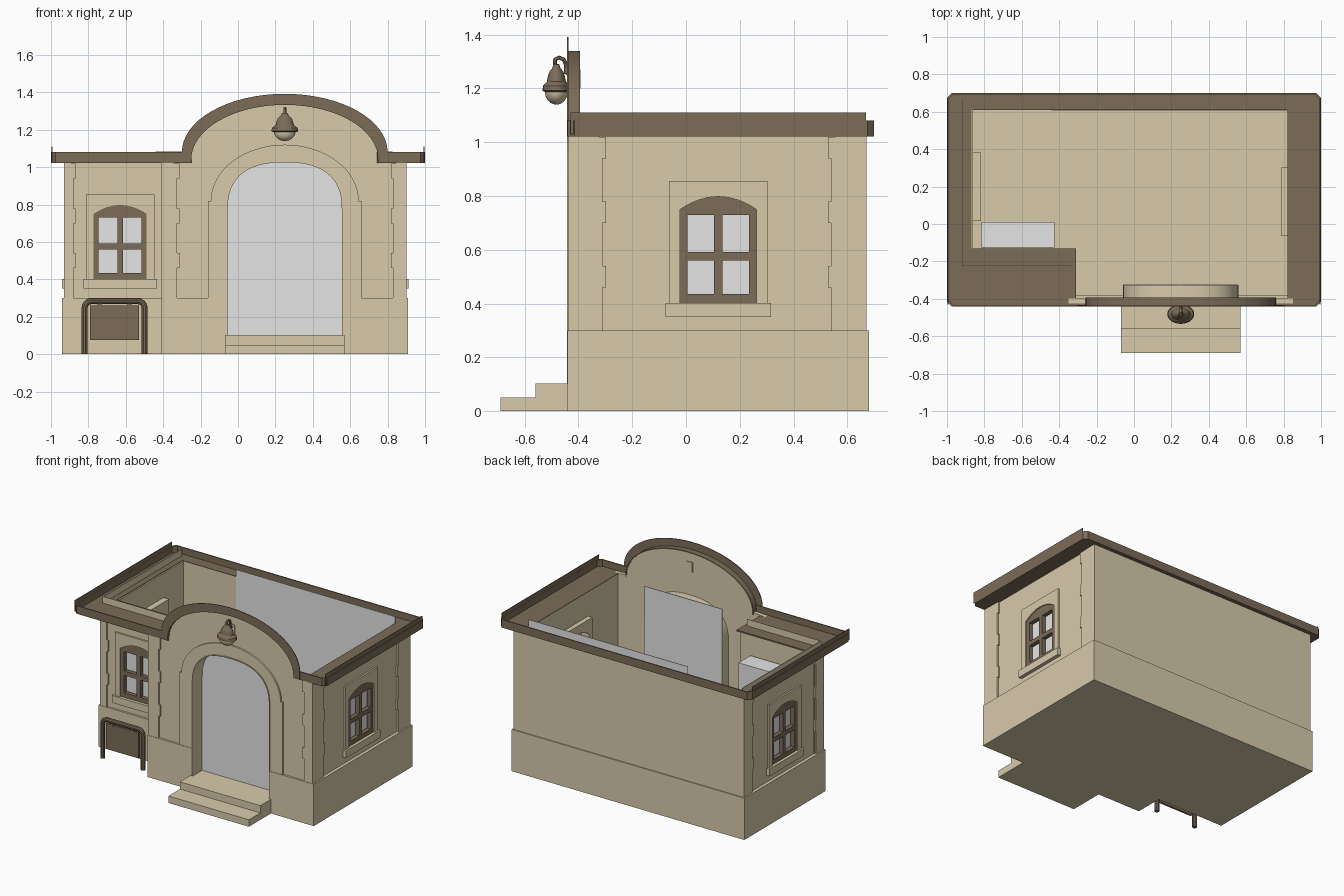
import bpy, bmesh, math
from mathutils import Matrix, Vector

if "Cube" in bpy.data.objects:
    bpy.data.objects.remove(bpy.data.objects["Cube"], do_unlink=True)


def material(name, rgb):
    m = bpy.data.materials.new(name)
    m.use_nodes = True
    m.diffuse_color = (*rgb, 1)
    m.node_tree.nodes["Principled BSDF"].inputs["Base Color"].default_value = (*rgb, 1)
    return m


STONE = material("beige stone", (0.69, 0.595, 0.41))
BROWN = material("brown trim", (0.2, 0.15, 0.097))
GLASS = material("pale glass", (0.78, 0.78, 0.78))
FRONT, RIGHT, BACK, LEFT = 0, 90, 180, 270


def finish(name, mesh, mat):
    bm = bmesh.new()
    bm.from_mesh(mesh)
    bmesh.ops.remove_doubles(bm, verts=bm.verts, dist=0.0002)
    bmesh.ops.recalc_face_normals(bm, faces=bm.faces)
    bm.to_mesh(mesh)
    bm.free()
    mesh.materials.clear()
    mesh.materials.append(mat)
    mesh.shade_smooth()
    mesh.set_sharp_from_angle(angle=math.radians(32))
    ob = bpy.data.objects.new(name, mesh)
    bpy.context.collection.objects.link(ob)
    return ob


def curve_mesh(name, curve):
    """Turn a curve into a plain mesh."""
    temp = bpy.data.objects.new(name + "_curve", curve)
    bpy.context.collection.objects.link(temp)
    dg = bpy.context.evaluated_depsgraph_get()
    dg.update()
    mesh = bpy.data.meshes.new_from_object(temp.evaluated_get(dg))
    bpy.data.objects.remove(temp, do_unlink=True)
    return mesh


def plate(name, loops, lo, hi, side, mat):
    """Outline with holes, extruded along a side's outward normal (side None: along z)."""
    c = bpy.data.curves.new(name, "CURVE")
    c.dimensions = "2D"
    c.fill_mode = "BOTH"
    c.extrude = (hi - lo) / 2
    for loop in loops:
        s = c.splines.new("POLY")
        s.points.add(len(loop) - 1)
        for p, (u, v) in zip(s.points, loop):
            p.co = (u, v, 0, 1)
        s.use_cyclic_u = True
    mesh = curve_mesh(name, c)
    m = Matrix.Translation((0, 0, (lo + hi) / 2))
    if side is not None:
        m = Matrix.Rotation(math.radians(side), 4, "Z") @ Matrix.Rotation(math.pi / 2, 4, "X") @ m
    mesh.transform(m)
    return finish(name, mesh, mat)


def tube(name, points, radius, mat):
    c = bpy.data.curves.new(name, "CURVE")
    c.dimensions = "3D"
    c.bevel_depth = radius
    c.bevel_resolution = 3
    c.use_fill_caps = True
    s = c.splines.new("POLY")
    s.points.add(len(points) - 1)
    for p, co in zip(s.points, points):
        p.co = (*co, 1)
    return finish(name, curve_mesh(name, c), mat)


def lathe(name, profile, centre, squash, mat):
    bm = bmesh.new()
    vs = [bm.verts.new((r, 0, z)) for r, z in profile]
    es = [bm.edges.new(pair) for pair in zip(vs, vs[1:])]
    bmesh.ops.spin(bm, geom=vs + es, cent=(0, 0, 0), axis=(0, 0, 1), angle=math.tau, steps=28)
    mesh = bpy.data.meshes.new(name)
    bm.to_mesh(mesh)
    bm.free()
    mesh.transform(Matrix.Translation(centre) @ Matrix.Diagonal((1, squash, 1, 1)))
    return finish(name, mesh, mat)


def rect(u0, u1, v0, v1):
    return [(u0, v0), (u1, v0), (u1, v1), (u0, v1)]


def arch(c, half, spring, rise, power=2, n=32):
    """Arched curve running from right to left."""
    pts = []
    for i in range(n + 1):
        a = math.pi * i / n
        x, y = math.cos(a), max(math.sin(a), 0)
        pts.append((c + math.copysign(abs(x) ** (2 / power), x) * half, spring + rise * y ** (2 / power)))
    return pts


def window_hole(c):
    # shallow segmental head
    head = [(c + 0.142 * math.cos(math.pi * i / 12), 0.75 + 0.048 * (1 - math.cos(math.pi * i / 12) ** 2))
            for i in range(13)]
    return [(c - 0.142, 0.4), (c + 0.142, 0.4)] + head


def window(name, side, c, w):
    panes = [rect(c + u, c + u + 0.1, v0, v1) for u in (-0.115, 0.015)
             for v0, v1 in ((0.435, 0.56), (0.592, 0.73))]
    plate(name + "_frame", [window_hole(c)] + panes, w - 0.025, w + 0.004, side, BROWN)
    # the surround runs through the wall and shows inside too
    plate(name + "_surround", [rect(c - 0.183, c + 0.183, 0.4, 0.855), window_hole(c)],
          w - 0.1, w + 0.012, side, STONE)
    plate(name + "_sill", [rect(c - 0.197, c + 0.197, 0.35, 0.402)], w - 0.005, w + 0.025, side, STONE)
    plate(name + "_glass", [rect(c - 0.15, c + 0.15, 0.38, 0.82)], w - 0.04, w - 0.035, side, GLASS)


def quoin(name, side, edge, inner, w):
    """Corner strip with blocks stepping out along its inner edge."""
    tooth = inner + math.copysign(0.012, inner - edge)
    pts = [(edge, 0.295), (inner, 0.295)]
    for z in (0.46, 0.7, 0.94):
        pts += [(inner, z), (tooth, z), (tooth, z + 0.08), (inner, z + 0.08)]
    plate(name, [pts + [(edge, 1.024)]], w - 0.01, w + 0.012, side, STONE)


# Floor and plinth, open at the doorway
footprint = [(-0.94, 0.68), (-0.94, -0.24), (-0.41, -0.24), (-0.41, -0.44), (0.91, -0.44), (0.91, 0.68)]
plate("floor", [footprint], 0, 0.1, None, STONE)
plinth = [(-0.06, -0.44), (-0.41, -0.44), (-0.41, -0.24), (-0.94, -0.24), (-0.94, 0.68), (0.91, 0.68),
          (0.91, -0.44), (0.56, -0.44), (0.56, -0.38), (0.83, -0.38), (0.83, 0.61), (-0.87, 0.61),
          (-0.87, -0.14), (-0.33, -0.14), (-0.33, -0.38), (-0.06, -0.38)]
plate("plinth", [plinth], 0.002, 0.3, None, STONE)

# Walls
DOOR = 0.25
TOP = 1.028
door_arch = arch(DOOR, 0.305, 0.77, 0.255, 2.5)
gable = arch(DOOR, 0.5, 1.04, 0.293)
plate("front_wall", [[(-0.4, 0.29), (-0.4, TOP)] + gable[::-1] + [(0.9, TOP), (0.9, 0.29), (0.555, 0.29)]
                     + door_arch + [(-0.055, 0.29)]], 0.398, 0.425, FRONT, STONE)
plate("recessed_wall", [rect(-0.92, -0.33, 0.29, TOP), window_hole(-0.63)], 0.14, 0.225, FRONT, STONE)
plate("recess_side_wall", [rect(0.14, 0.425, 0.29, TOP)], 0.33, 0.4, LEFT, STONE)
plate("right_wall", [rect(-0.425, 0.67, 0.29, TOP), window_hole(0.12)], 0.82, 0.887, RIGHT, STONE)
plate("left_wall", [rect(-0.67, 0.225, 0.29, TOP), window_hole(-0.2)], 0.86, 0.917, LEFT, STONE)
plate("back_wall", [rect(-0.9, 0.93, 0.29, TOP)], 0.61, 0.672, BACK, STONE)

# Thin parapets standing behind the roof lip
plate("recess_parapet", [rect(-0.92, -0.33, 1.02, 1.08)], 0.221, 0.225, FRONT, STONE)
plate("left_parapet", [rect(-0.67, 0.225, 1.02, 1.08)], 0.913, 0.917, LEFT, STONE)

# Corner stones
quoin("front_quoin_a", FRONT, -0.408, -0.325, 0.425)
quoin("front_quoin_b", FRONT, 0.9, 0.83, 0.425)
quoin("recess_quoin", FRONT, -0.93, -0.88, 0.225)
quoin("side_quoin_a", RIGHT, -0.43, -0.31, 0.887)
quoin("side_quoin_b", RIGHT, 0.672, 0.54, 0.887)
quoin("side_quoin_c", LEFT, -0.672, -0.57, 0.917)
quoin("side_quoin_d", LEFT, 0.235, 0.15, 0.917)

# Roof edging: flat flange with an upright lip, chamfered at the corners
k = 0.025
rim = [(-0.25, -0.44), (-1 + k, -0.44), (-1, -0.44 + k), (-1, 0.7 - k), (-1 + k, 0.7), (1 - k, 0.7),
       (1, 0.7 - k), (1, -0.44 + k), (1 - k, -0.44), (0.75, -0.44)]
flange_inner = [(0.75, -0.398), (0.82, -0.398), (0.82, 0.61), (-0.87, 0.61), (-0.87, -0.13),
                (-0.31, -0.13), (-0.31, -0.398), (-0.25, -0.398)]
lip_inner = [(x * 0.992, y - math.copysign(0.008, y)) for x, y in reversed(rim)]
plate("roof_flange", [rim + flange_inner], 1.022, 1.032, None, BROWN)
plate("roof_lip", [rim + lip_inner], 1.022, 1.08, None, BROWN)
for name, side, u0, u1 in (("right_lip", RIGHT, -0.43, 0.67), ("left_lip", LEFT, -0.67, 0.43)):
    plate(name, [rect(u0, u1, 1.03, 1.11)], 0.993, 0.997, side, BROWN)

# Gable: thin face band with a deeper capping behind it
plate("gable_band", [arch(DOOR, 0.55, 1.08, 0.312) + [(-0.3, 1.025), (-0.25, 1.025)] + gable[::-1]
                     + [(0.75, 1.025), (0.8, 1.025)]], 0.437, 0.442, FRONT, BROWN)
plate("gable_capping", [arch(DOOR, 0.508, 1.04, 0.3) + [(-0.258, 1.025), (-0.25, 1.025)] + gable[::-1]
                        + [(0.75, 1.025), (0.758, 1.025)]], 0.394, 0.44, FRONT, BROWN)

# Doorway moulding, lining, glass and steps
plate("door_moulding", [[(-0.055, 0.295), (-0.16, 0.295), (-0.16, 0.82)]
                        + arch(DOOR, 0.395, 0.82, 0.3)[::-1] + [(0.66, 0.82), (0.66, 0.295), (0.555, 0.295)]
                        + door_arch], 0.42, 0.437, FRONT, STONE)
plate("door_lining", [[(-0.06, 0.1)] + arch(DOOR, 0.31, 0.77, 0.262, 2.5)[::-1]
                      + [(0.56, 0.1), (0.555, 0.1)] + door_arch + [(-0.055, 0.1)]], 0.325, 0.442, FRONT, STONE)
plate("door_glass", [rect(-0.06, 0.555, 0.1, 1.04)], 0.324, 0.328, FRONT, GLASS)
plate("upper_step", [rect(-0.07, 0.57, -0.56, -0.43)], 0, 0.102, None, STONE)
plate("lower_step", [rect(-0.07, 0.57, -0.69, -0.555)], 0, 0.05, None, STONE)

# Windows, inner light box and back screen
window("front_window", FRONT, -0.63, 0.225)
window("right_window", RIGHT, 0.12, 0.887)
window("left_window", LEFT, -0.2, 0.917)
plate("window_light_box", [rect(-0.815, -0.425, -0.125, 0.01)], 0.38, 0.88, None, GLASS)
plate("back_screen", [rect(-0.825, 0.44, 0.1, 1.084)], 0.604, 0.608, BACK, GLASS)

# Rail stand with hanging panel
RAIL_Y = -0.365
bend = [(math.cos(math.pi * i / 12), math.sin(math.pi * i / 12)) for i in range(7)]
right_half = [(0.16, 0)] + [(0.125 + 0.035 * x, 0.248 + 0.035 * z) for x, z in bend]
rail = right_half + [(-u, v) for u, v in reversed(right_half)]
tube("rail_stand", [(u - 0.66, RAIL_Y, v) for u, v in rail], 0.016, BROWN)
plate("rail_panel", [rect(-0.79, -0.53, 0.075, 0.26)], 0.358, 0.372, FRONT, BROWN)
for i, x in enumerate((-0.74, -0.58)):
    plate(f"panel_hanger_{i}", [rect(x - 0.01, x + 0.01, 0.25, 0.28)], 0.355, 0.375, FRONT, BROWN)

# Wall lamp
LAMP = Vector((DOOR, -0.482, 0))
lathe("lamp_shade", [(0, 1.292), (0.014, 1.29), (0.022, 1.275), (0.036, 1.262), (0.044, 1.245), (0.049, 1.225),
                     (0.068, 1.21), (0.072, 1.192), (0.056, 1.186), (0, 1.186)], LAMP, 0.72, BROWN)
globe = [(0.058 * math.cos(math.pi * i / 16), 1.192 - 0.052 * math.sin(math.pi * i / 16)) for i in range(9)]
lathe("lamp_globe", globe, LAMP, 0.75, STONE)
hook = [(-0.425, 1.25), (-0.447, 1.26), (-0.447, 1.29), (-0.455, 1.308), (-0.472, 1.315), (-0.487, 1.308),
        (-0.487, 1.285)]
tube("lamp_hook", [(DOOR, y, z) for y, z in hook], 0.008, BROWN)
plate("lamp_mount", [rect(DOOR - 0.025, DOOR + 0.025, 1.2, 1.27)], 0.392, 0.43, FRONT, STONE)
